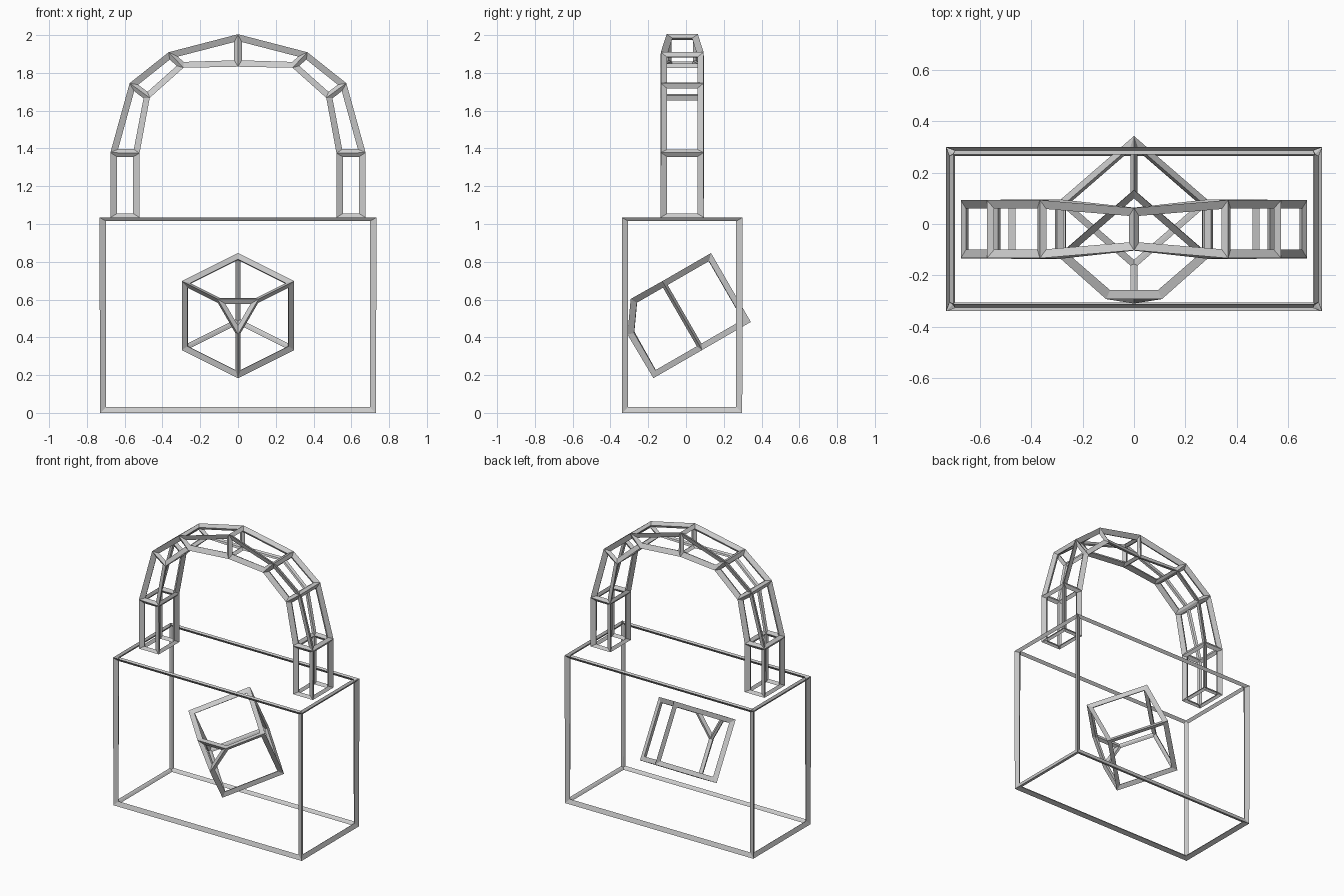
import bpy, bmesh
from math import radians, sqrt
from mathutils import Matrix, Vector

if "Cube" in bpy.data.objects:
    bpy.data.objects.remove(bpy.data.objects["Cube"])

T = 0.04     # strut thickness
CY = -0.02   # depth centre of the padlock
TOP = 1.035  # top of the body, where the shackle starts


def wire_object(name, bm):
    """Turn a plain cage into a frame of struts."""
    bmesh.ops.recalc_face_normals(bm, faces=bm.faces[:])
    mesh = bpy.data.meshes.new(name)
    bm.to_mesh(mesh)
    bm.free()
    ob = bpy.data.objects.new(name, mesh)
    bpy.context.collection.objects.link(ob)
    mod = ob.modifiers.new("struts", 'WIREFRAME')
    mod.thickness = T
    mod.offset = 0
    mod.use_even_offset = True
    mod.use_boundary = False
    mod.use_replace = True
    return ob


# Lock body: box cage, open on top
bm = bmesh.new()
z0 = T / 4
bmesh.ops.create_cube(bm, size=1, matrix=Matrix.Translation((0, CY, (z0 + TOP) / 2))
                      @ Matrix.Diagonal((1.438, 0.612, TOP - z0, 1)))
top = max(bm.faces, key=lambda f: f.calc_center_median().z)
bmesh.ops.delete(bm, geom=[top], context='FACES_ONLY')
wire_object("lock_body", bm)

# Shackle: rectangular rings along the arch (outer x, z, inner x, z, half depth)
half = [(0.661, TOP, 0.535, TOP, 0.1),
        (0.661, 1.376, 0.535, 1.376, 0.1),
        (0.561, 1.737, 0.478, 1.674, 0.1),
        (0.361, 1.896, 0.294, 1.838, 0.1),
        (0, 1.989, 0, 1.847, 0.07)]
rings = half + [(-a, b, -c, d, h) for a, b, c, d, h in half[-2::-1]]
bm = bmesh.new()
loops = [[bm.verts.new(p) for p in ((ox, CY - h, oz), (ox, CY + h, oz),
                                    (ix, CY + h, iz), (ix, CY - h, iz))]
         for ox, oz, ix, iz, h in rings]
for a, b in zip(loops, loops[1:]):
    for i in range(4):
        j = (i + 1) % 4
        bm.faces.new((a[i], a[j], b[j], b[i]))
wire_object("shackle", bm)

# Tilted cube inside the body, its front corner cut off
bm = bmesh.new()
bmesh.ops.create_cube(bm, size=0.398)
corner = Vector((0, -sqrt(2), 1)).normalized()
bmesh.ops.rotate(bm, verts=bm.verts[:], matrix=Matrix.Rotation(radians(45), 3, 'Z'))
bmesh.ops.bisect_plane(bm, geom=bm.verts[:] + bm.edges[:] + bm.faces[:],
                       plane_co=corner * 0.262, plane_no=corner, clear_outer=True)
bmesh.ops.holes_fill(bm, edges=[e for e in bm.edges if e.is_boundary], sides=0)
bmesh.ops.transform(bm, verts=bm.verts[:], matrix=Matrix.Translation((0, CY, 0.515))
                    @ Matrix.Rotation(radians(30), 4, 'X'))
wire_object("inner_cube", bm)
